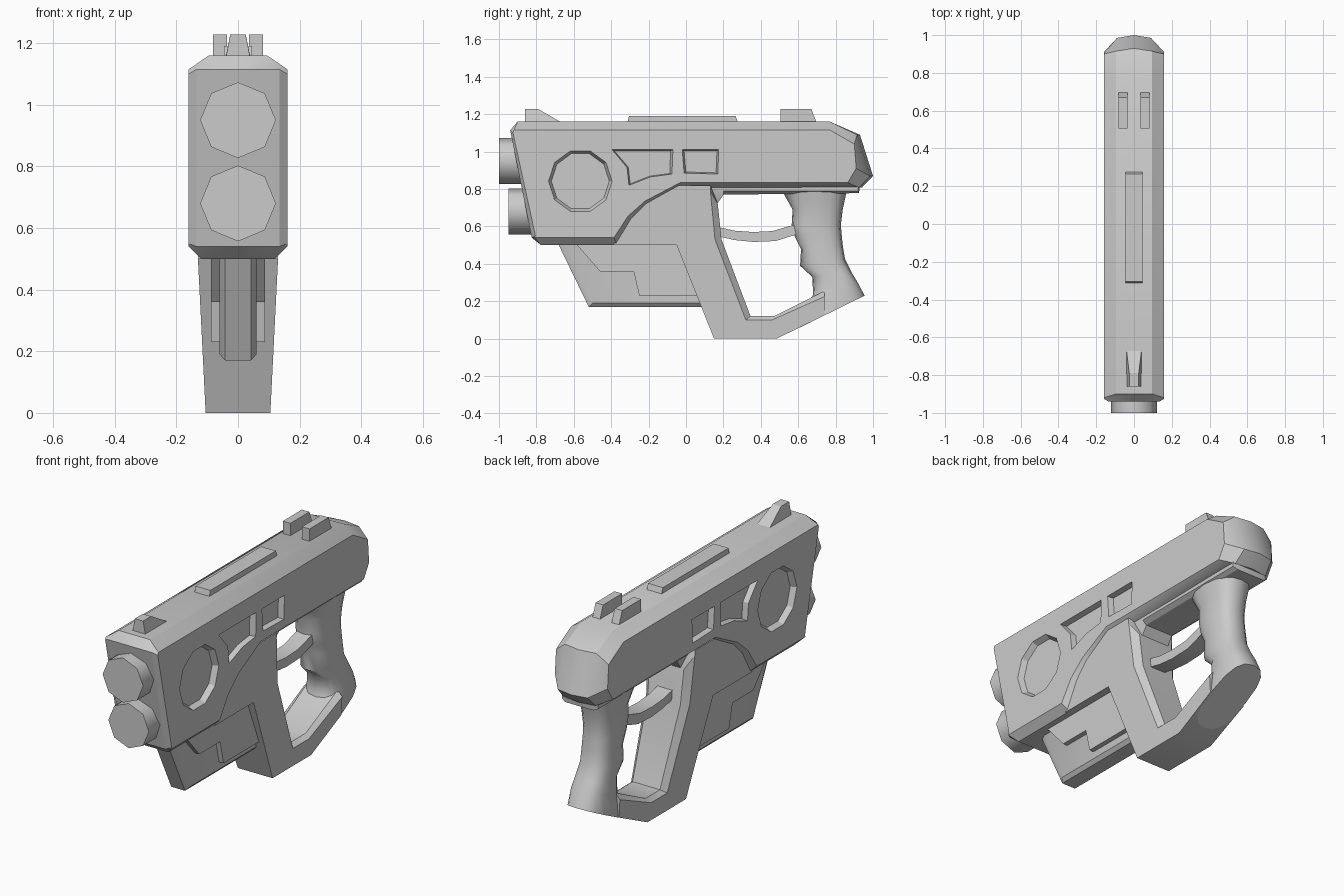
import bpy, bmesh, math
from mathutils import Vector

if "Cube" in bpy.data.objects:
    bpy.data.objects.remove(bpy.data.objects["Cube"], do_unlink=True)

grey = bpy.data.materials.new("plain_grey")
grey.use_nodes = True
GREY_COLOUR = (0.6, 0.6, 0.6, 1)
grey.diffuse_color = GREY_COLOUR
for node in grey.node_tree.nodes:
    if node.type == 'BSDF_PRINCIPLED':
        node.inputs["Base Color"].default_value = GREY_COLOUR


def smooth(obj, degrees=30):
    bpy.ops.object.select_all(action='DESELECT')
    obj.select_set(True)
    bpy.context.view_layer.objects.active = obj
    bpy.ops.object.shade_smooth_by_angle(angle=math.radians(degrees))


def loft(name, rings, degrees=30):
    """Skin a list of equal-length rings and close both ends."""
    bm = bmesh.new()
    loops = [[bm.verts.new(p) for p in ring] for ring in rings]
    count = len(loops[0])
    for low, high in zip(loops, loops[1:]):
        for i in range(count):
            j = (i + 1) % count
            bm.faces.new((low[i], low[j], high[j], high[i]))
    bm.faces.new(loops[0][::-1])
    bm.faces.new(loops[-1])
    bmesh.ops.recalc_face_normals(bm, faces=bm.faces)
    mesh = bpy.data.meshes.new(name)
    bm.to_mesh(mesh)
    bm.free()
    mesh.materials.append(grey)
    obj = bpy.data.objects.new(name, mesh)
    bpy.context.collection.objects.link(obj)
    smooth(obj, degrees)
    return obj


def slab(name, profile, half, centre=0):
    """Extrude a (y, z) profile sideways; half is a number or a rule on z."""
    width = half if callable(half) else (lambda z: half)
    return loft(name, [[(centre + s * width(z), y, z) for y, z in profile] for s in (-1, 1)])


def bevelled(name, side, rim, side_half, rim_half, bulge=0):
    """Side outline at full width, rim outline further in, mirrored."""
    def ring(points, halves, sign):
        return [(sign * h, y, z) for (y, z), h in zip(points, halves)]
    middle = [(0, y + (bulge if y > 0.9 else 0), z) for y, z in rim]
    return loft(name, [ring(side, side_half, -1), ring(rim, rim_half, -1), middle,
                       ring(rim, rim_half, 1), ring(side, side_half, 1)])


# Main body with chamfered edges and a stepped underside
body_side = [(-.92, 1.115), (.77, 1.115), (.9, 1.04), (.91, .91), (.865, .835),
             (-.03, .835), (-.22, .735), (-.31, .655), (-.385, .54),
             (-.81, .54), (-.925, 1.1)]
body_rim = [(-.9, 1.16), (.77, 1.16), (.915, 1.09), (.985, .87), (.925, .807),
            (-.02, .807), (-.2, .71), (-.28, .635), (-.37, .5),
            (-.775, .5), (-.94, 1.115)]
rim_half = [.095, .095, .095, .09, .1] + [.12] * 5 + [.135]
body_side.insert(10, (-.805, .55))
body_rim.insert(10, (-.825, .54))
rim_half.insert(10, .135)
body = bevelled("main_body", body_side, body_rim, [.16] * 12, rim_half, .015)

# Recessed side panels, cut with tapered cutters on both sides
disc = [(-.565 + .17 * math.cos(math.tau * i / 10), .842 + .17 * math.sin(math.tau * i / 10))
        for i in range(10)]
long_window = [(-.395, 1.01), (-.07, 1.01), (-.075, .88), (-.19, .865), (-.305, .82), (-.315, .915)]
short_window = [(-.02, 1.01), (.175, 1.01), (.17, .88), (-.01, .885)]


def recess(outline, taper, sign):
    mid = sum((Vector(p) for p in outline), Vector((0, 0))) / len(outline)

    def ring(x, scale):
        return [(sign * x, *(mid + (Vector(p) - mid) * scale)) for p in outline]
    cutter = loft("recess_cutter", [ring(.13, taper), ring(.16, 1), ring(.2, 1)])
    cutter.hide_render = True
    cut = body.modifiers.new("recess", 'BOOLEAN')
    cut.operation = 'DIFFERENCE'
    cut.solver = 'EXACT'
    cut.object = cutter
    bpy.context.view_layer.objects.active = body
    bpy.ops.object.modifier_apply(modifier=cut.name)
    bpy.data.objects.remove(cutter, do_unlink=True)


for sign in (-1, 1):
    for outline, taper in ((disc, .91), (long_window, .92), (short_window, .9)):
        recess(outline, taper, sign)
smooth(body)

# Two octagonal barrels
for name, front, back, height in (("upper_barrel", -1, -.8, .95), ("lower_barrel", -.95, -.7, .68)):
    angles = [math.tau * i / 8 for i in range(8)]
    loft(name, [[(.123 * math.cos(a), y, height + .123 * math.sin(a)) for a in angles]
                for y in (front, back)], 50)

# Top rail strip and sights
slab("top_strip", [(-.315, 1.15), (-.305, 1.19), (.265, 1.19), (.28, 1.15)], .045)
slab("front_sight", [(-.86, 1.15), (-.86, 1.228), (-.79, 1.228), (-.665, 1.155)],
     lambda z: .025 if z > 1.2 else .04)
for side, sign in (("left", 1), ("right", -1)):
    slab(side + "_rear_sight", [(.505, 1.15), (.505, 1.228), (.67, 1.228), (.7, 1.15)],
         .023, sign * .058)

# Lower front block with raised stepped side panels
bevelled("lower_block", [(-.65, .52), (-.5, .19), (.12, .19), (.12, .52)],
         [(-.69, .52), (-.52, .17), (.12, .17), (.12, .52)], [.06] * 4, [.042] * 4)
slab("stepped_panel", [(-.6, .52), (-.46, .36), (-.28, .36), (-.25, .23), (.09, .23), (0, .52)], .087)

# Tapered frame: receiver, front post and foot, chamfered around the opening
shared = [(.13, .82), (-.05, .82), (-.22, .72), (-.31, .64), (-.39, .5),
          (-.05, .5), (.15, 0), (.485, 0), (.74, .125)]
opening_side = [(.74, .225), (.46, .1), (.32, .1), (.155, .53), (.13, .79)]
opening_rim = [(.74, .255), (.47, .12), (.345, .12), (.19, .53), (.17, .72)]


def frame_half(points, scale):
    return [scale * (.105 + .05 * z) for y, z in points]


frame_side, frame_rim = shared + opening_side, shared + opening_rim
bevelled("frame", frame_side, frame_rim, frame_half(frame_side, 1), frame_half(frame_rim, .75))

# Plate under the body above the opening
bevelled("under_plate", [(.13, .82), (.13, .79), (.2, .79), (.92, .79), (.92, .82)],
         [(.13, .82), (.16, .71), (.2, .77), (.925, .778), (.93, .82)], [.11] * 5, [.085] * 5)

# Rounded grip with finger grooves: front point, back point, half width
grip_rings = [((.56, .036), (.955, .23), .108), ((.68, .235), (.915, .305), .1),
              ((.675, .33), (.885, .355), .092), ((.61, .39), (.85, .425), .088),
              ((.615, .48), (.838, .5), .085), ((.58, .55), (.832, .56), .085),
              ((.565, .61), (.828, .61), .086), ((.57, .69), (.838, .69), .09),
              ((.525, .77), (.855, .77), .105), ((.5, .81), (.87, .81), .11)]


def grip_ring(front, back, half):
    ring = []
    for i in range(16):
        a = math.tau * i / 16
        c, s = math.cos(a), math.sin(a)
        t = .5 + .5 * math.copysign(abs(c) ** .75, c)
        y, z = Vector(front).lerp(Vector(back), t)
        ring.append((half * math.copysign(abs(s) ** .75, s), y, z))
    return ring


loft("grip", [grip_ring(*r) for r in grip_rings], 45)

# Curved guard bar between post and grip
slab("guard_bar", [(.16, .6), (.26, .577), (.36, .57), (.46, .575), (.6, .615),
                   (.6, .56), (.48, .522), (.36, .517), (.26, .527), (.16, .55)], .045)
